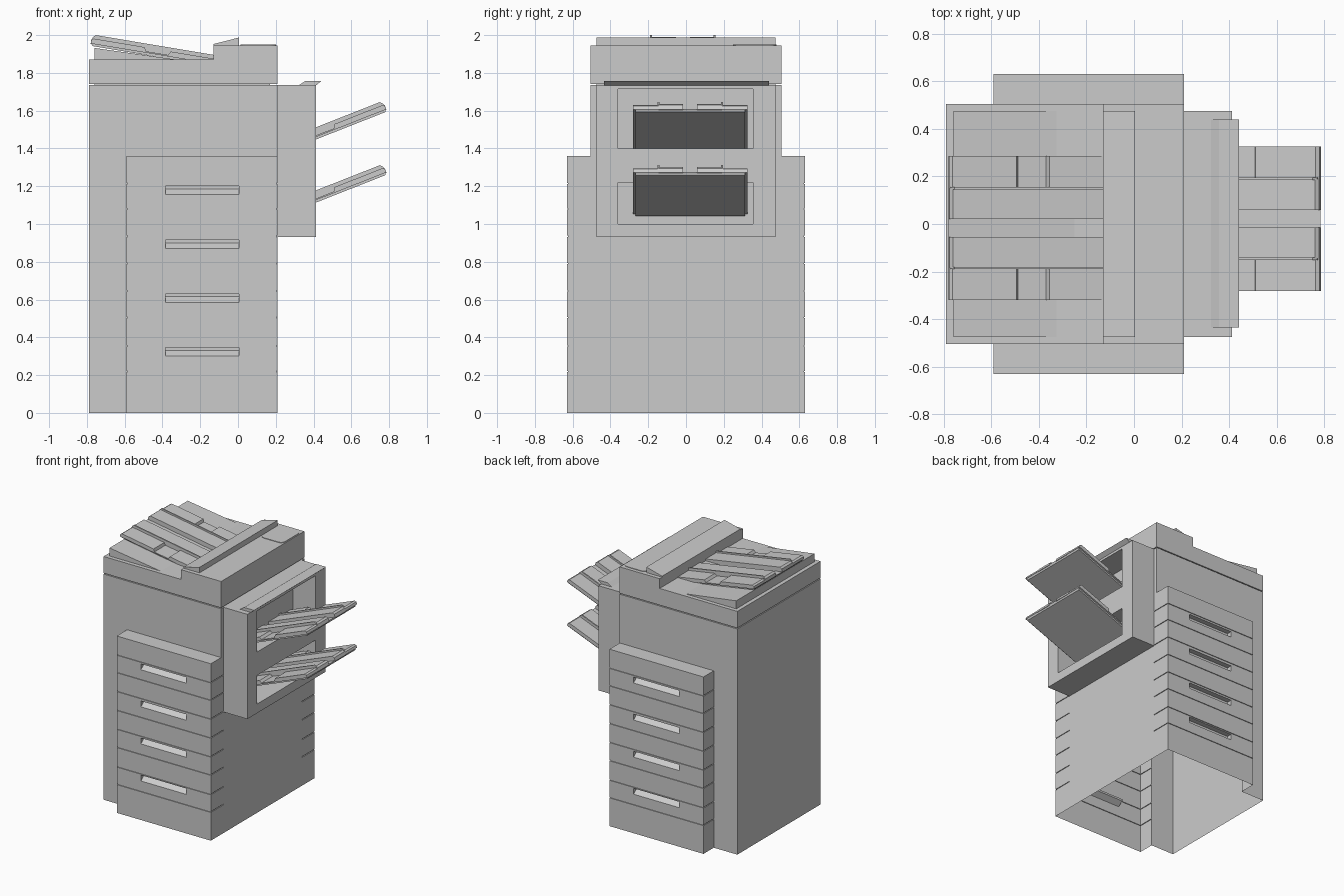
import bpy, bmesh
from math import radians, pi
from mathutils import Matrix

if "Cube" in bpy.data.objects:
    bpy.data.objects.remove(bpy.data.objects["Cube"])


def finish(name, bm):
    bmesh.ops.recalc_face_normals(bm, faces=bm.faces)
    me = bpy.data.meshes.new(name)
    bm.to_mesh(me)
    bm.free()
    ob = bpy.data.objects.new(name, me)
    bpy.context.collection.objects.link(ob)
    return ob


def prism(bm, pts, y0, y1):
    """Extrude an (x, z) profile from y0 to y1."""
    a = [bm.verts.new((x, y0, z)) for x, z in pts]
    b = [bm.verts.new((x, y1, z)) for x, z in pts]
    n = len(pts)
    bm.faces.new(a)
    bm.faces.new(b[::-1])
    for i in range(n):
        j = (i + 1) % n
        bm.faces.new((a[j], a[i], b[i], b[j]))


def part(name, pts, y0, y1):
    bm = bmesh.new()
    prism(bm, pts, y0, y1)
    return finish(name, bm)


def rect(x0, x1, z0, z1):
    return [(x0, z0), (x1, z0), (x1, z1), (x0, z1)]


def carve(ob, cutter_bm):
    """Subtract the cutter and keep the result as plain mesh."""
    cut = finish("cutter", cutter_bm)
    cut.hide_render = True
    mod = ob.modifiers.new("carve", 'BOOLEAN')
    mod.operation, mod.solver, mod.object = 'DIFFERENCE', 'EXACT', cut
    deps = bpy.context.evaluated_depsgraph_get()
    me = bpy.data.meshes.new_from_object(ob.evaluated_get(deps))
    ob.modifiers.clear()
    ob.data = me
    bpy.data.objects.remove(cut)


# Cabinet: stacked plan outlines, pulled in at each drawer seam
def outline(d=0.0, yo=0.63):
    half = [(-0.79, -0.505), (-0.59 + d, -0.505), (-0.59 + d, -yo + d),
            (0.21 - d, -yo + d), (0.21 - d, -0.475), (0.21, -0.475)]
    return half + [(x, -y) for x, y in reversed(half)]


levels = [(0.0, outline())]
for z in (0.22, 0.355, 0.505, 0.645, 0.79, 0.935, 1.08, 1.215):
    g = 0.003
    levels += [(z - g, outline()), (z - g, outline(0.006)),
               (z + g, outline(0.006)), (z + g, outline())]
levels += [(1.36, outline()), (1.36, outline(0, 0.505)), (1.735, outline(0, 0.505))]

bm = bmesh.new()
rings = [[bm.verts.new((x, y, z)) for x, y in pts] for z, pts in levels]
for lo, hi in zip(rings, rings[1:]):
    for i in range(len(lo)):
        j = (i + 1) % len(lo)
        bm.faces.new((lo[i], lo[j], hi[j], hi[i]))
bm.faces.new(rings[0][::-1])
bm.faces.new(rings[-1])
bmesh.ops.remove_doubles(bm, verts=bm.verts, dist=1e-5)
bmesh.ops.dissolve_degenerate(bm, edges=bm.edges, dist=1e-5)
cabinet = finish("cabinet_with_drawers", bm)

# Sloped handle recesses on front and back
bm = bmesh.new()
for k in range(4):
    top = 1.2 - 0.285 * k
    for s in (-1, 1):
        prof = [(0.65, top), (0.59, top), (0.59, top - 0.015),
                (0.63, top - 0.045), (0.65, top - 0.045)]
        a = [bm.verts.new((-0.385, s * y, z)) for y, z in prof]
        b = [bm.verts.new((0.005, s * y, z)) for y, z in prof]
        bm.faces.new(a)
        bm.faces.new(b[::-1])
        for i in range(5):
            j = (i + 1) % 5
            bm.faces.new((a[j], a[i], b[i], b[j]))
carve(cabinet, bm)

# The cabinet is open underneath
bm = bmesh.new()
bm.from_mesh(cabinet.data)
floor = [f for f in bm.faces if all(abs(v.co.z) < 1e-4 for v in f.verts)]
bmesh.ops.delete(bm, geom=floor, context='FACES')
bm.to_mesh(cabinet.data)
bm.free()

# Scanner lid, neck, feeder hump and tray bed
part("lid_neck", rect(-0.76, 0.17, 1.73, 1.75), -0.475, 0.475)
part("scanner_lid", [(-0.79, 1.742), (0.21, 1.742), (0.21, 1.945), (-0.13, 1.945),
                     (-0.13, 1.87), (-0.79, 1.87)], -0.505, 0.505)
part("feeder_hump", [(-0.13, 1.94), (0.005, 1.94), (0.005, 1.987), (-0.13, 1.953)],
     -0.475, 0.475)
part("feeder_tray_bed", [(-0.76, 1.865), (-0.29, 1.865), (-0.76, 1.932)], -0.475, 0.475)

# Rounded control panel on the lid
bm = bmesh.new()
prism(bm, rect(0.012, 0.202, 1.94, 1.949), 0.25, 0.478)
edges = [e for e in bm.edges if abs(e.verts[0].co.z - e.verts[1].co.z) > 0.005]
bmesh.ops.bevel(bm, geom=edges, offset=0.035, segments=5, profile=0.5, affect='EDGES')
finish("control_panel", bm)

# Side output unit with two openings
unit = part("output_unit", rect(0.21, 0.412, 0.93, 1.735), -0.475, 0.475)
bm = bmesh.new()
for z0, z1 in ((1.0, 1.22), (1.4, 1.715)):
    prism(bm, rect(0.22, 0.5, z0, z1), -0.36, 0.355)
carve(unit, bm)
part("output_unit_cap", [(0.32, 1.733), (0.412, 1.733), (0.442, 1.758), (0.357, 1.758)],
     -0.435, 0.44)


# Paper trays: base plate, two inner strips, two pocketed outer strips, ridges
def tray(name, length, matrix):
    bm = bmesh.new()
    L = length
    prism(bm, [(0.0, -0.045), (L, -0.045), (L, -0.06), (0.012, -0.06)], -0.29, 0.29)
    inner = [(0.0, -0.025), (0.012, -0.012), (L, -0.012), (L, -0.05), (0.0, -0.05)]
    outer = [(0.0, -0.03), (0.012, -0.02), (0.285, -0.02), (0.295, -0.04), (0.415, -0.04),
             (0.425, -0.02), (L, -0.02), (L, -0.048), (0.0, -0.048)]
    ridge = [(0.005, -0.015), (0.018, 0.0), (L, 0.0), (L, -0.03), (0.005, -0.03)]
    for pts, y0, y1 in ((inner, 0.037, 0.168), (outer, 0.168, 0.303), (ridge, 0.163, 0.173)):
        prism(bm, pts, y0, y1)
        prism(bm, pts, -y1, -y0)
    bm.transform(matrix)
    finish(name, bm)


tray("feeder_tray", 0.66, Matrix.Translation((-0.772, -0.017, 2.003))
     @ Matrix.Rotation(radians(9.5), 4, 'Y'))
for name, z in (("upper_output_tray", 1.652), ("lower_output_tray", 1.318)):
    tray(name, 0.6, Matrix.Translation((0.768, 0.022, z))
         @ Matrix.Rotation(pi, 4, 'Z') @ Matrix.Rotation(radians(21.5), 4, 'Y'))
